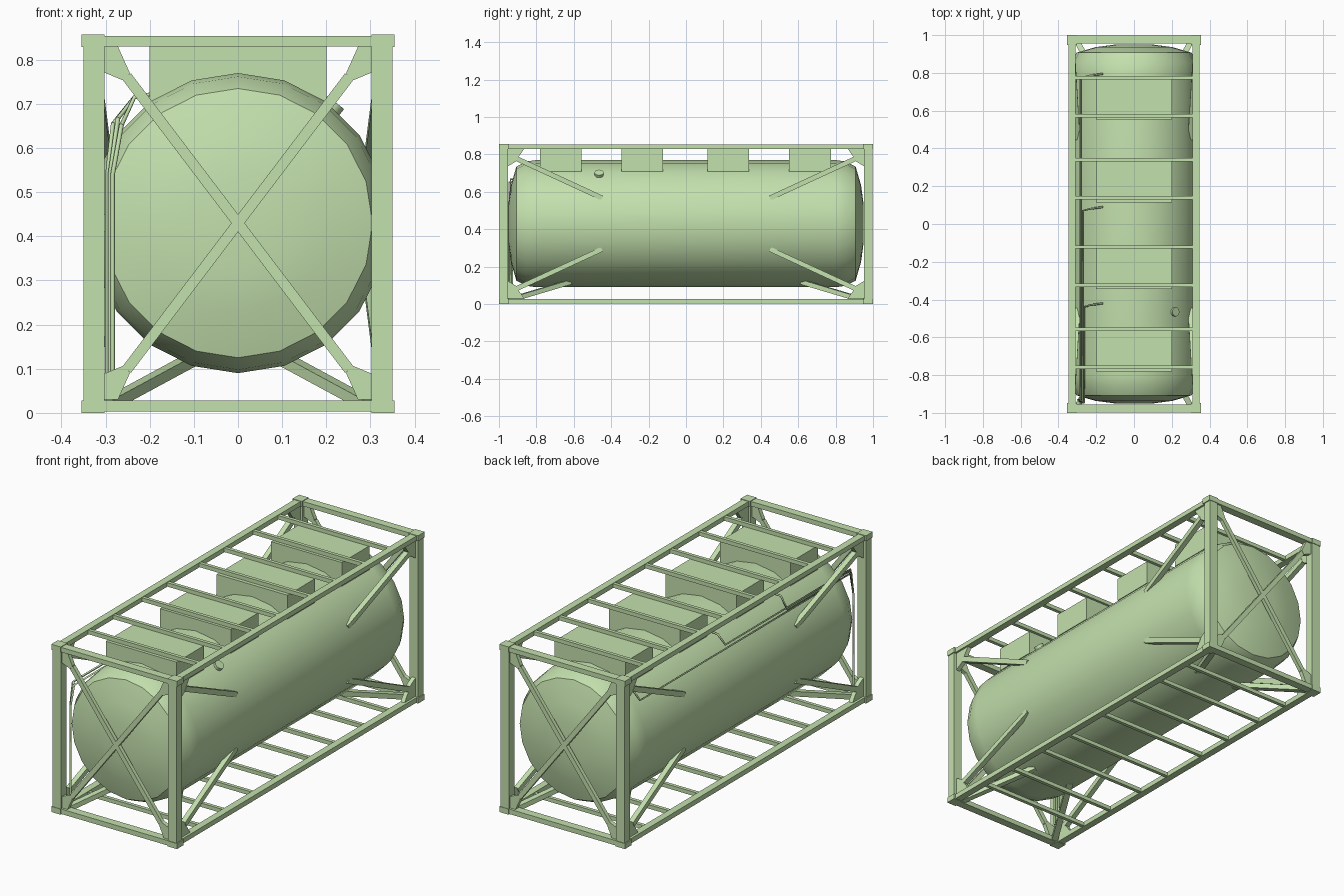
import bpy, bmesh
from math import sin, cos, pi, radians
from mathutils import Vector, Matrix

if "Cube" in bpy.data.objects:
    bpy.data.objects.remove(bpy.data.objects["Cube"])

mat = bpy.data.materials.new("light_green")
mat.diffuse_color = (0.55, 0.75, 0.42, 1)
mat.use_nodes = True
mat.node_tree.nodes["Principled BSDF"].inputs["Base Color"].default_value = mat.diffuse_color


def finish(name, bm, smooth=None):
    bmesh.ops.recalc_face_normals(bm, faces=bm.faces)
    me = bpy.data.meshes.new(name)
    bm.to_mesh(me)
    bm.free()
    ob = bpy.data.objects.new(name, me)
    bpy.context.collection.objects.link(ob)
    me.materials.append(mat)
    if smooth:
        bpy.ops.object.select_all(action='DESELECT')
        bpy.context.view_layer.objects.active = ob
        ob.select_set(True)
        bpy.ops.object.shade_smooth_by_angle(angle=radians(smooth))
    return ob


def box(bm, x, y, z):
    m = Matrix.Translation([(a + b) / 2 for a, b in (x, y, z)])
    s = Matrix.Diagonal([b - a for a, b in (x, y, z)] + [1])
    bmesh.ops.create_cube(bm, size=1, matrix=m @ s)


def beam(bm, a, b, width, depth, normal):
    """Bar from a to b; depth is measured along the given normal."""
    a, b = Vector(a), Vector(b)
    d = (b - a).normalized()
    side = d.cross(Vector(normal)).normalized()
    n = side.cross(d)
    rot = Matrix((d, side, n)).transposed().to_4x4()
    s = Matrix.Diagonal(((b - a).length, width, depth, 1))
    bmesh.ops.create_cube(bm, size=1, matrix=Matrix.Translation((a + b) / 2) @ rot @ s)


def plate(bm, pts, offset):
    lo = [bm.verts.new(p) for p in pts]
    f = bm.faces.new(lo)
    g = bmesh.ops.extrude_face_region(bm, geom=[f])
    bmesh.ops.translate(bm, vec=offset, verts=[v for v in g['geom'] if isinstance(v, bmesh.types.BMVert)])


def span(s, a, b):
    return tuple(sorted((s * a, s * b)))


H, MID = 0.857, 0.43
signs = (-1, 1)
corners = [(sx, sy, sz) for sx in signs for sy in signs for sz in signs]

# Tank: 20-sided shell with dished ends
profile = [(0.34, 0.80), (0.332, 0.855), (0.305, 0.907), (0.205, 0.936), (0.10, 0.95)]
stations = [(r, -y) for r, y in reversed(profile)] + profile
bm = bmesh.new()
rings = [[bm.verts.new((r * sin(i * pi / 10), y, MID + r * cos(i * pi / 10))) for i in range(20)]
         for r, y in stations]
for p, q in zip(rings, rings[1:]):
    for i in range(20):
        j = (i + 1) % 20
        bm.faces.new((p[i], p[j], q[j], q[i]))
bm.faces.new(rings[0])
bm.faces.new(rings[-1])
finish("tank", bm, 35)

# Corner castings and posts
bm = bmesh.new()
for sx, sy, sz in corners:
    box(bm, span(sx, 0.302, 0.355), span(sy, 0.947, 1.0), (0, 0.028) if sz < 0 else (H - 0.028, H))
finish("corner_castings", bm)
bm = bmesh.new()
for sx in signs:
    for sy in signs:
        box(bm, span(sx, 0.303, 0.35), span(sy, 0.953, 0.997), (0.02, 0.84))
finish("corner_posts", bm)

# Long rails and end rails, top and bottom
bm = bmesh.new()
for z in ((0.003, 0.028), (0.83, 0.854)):
    for s in signs:
        box(bm, span(s, 0.31, 0.346), (-0.96, 0.96), z)
        box(bm, (-0.31, 0.31), span(s, 0.955, 0.997), z)
finish("frame_rails", bm)

# Cross bars, in pairs around the saddle blocks
bar_y = [0.775, 0.573, 0.340, 0.138, -0.122, -0.324, -0.557, -0.759]
for name, z in (("top_cross_bars", (0.832, 0.852)), ("bottom_cross_bars", (0.005, 0.025))):
    bm = bmesh.new()
    for y in bar_y:
        box(bm, (-0.315, 0.315), (y - 0.009, y + 0.009), z)
    finish(name, bm)

# Saddle blocks between tank and top frame
bm = bmesh.new()
for y in (0.663, 0.225, -0.233, -0.67):
    box(bm, (-0.2, 0.2), (y - 0.111, y + 0.111), (0.708, 0.83))
finish("saddle_blocks", bm)

# Gusset plates on the ends and on the sides
end_pts = [(0.305, 0.40), (0.272, 0.40), (0.245, 0.34), (0.257, 0.322), (0.305, 0.342)]
side_pts = [(0.955, 0.40), (0.865, 0.40), (0.895, 0.357), (0.91, 0.332), (0.955, 0.305)]
bm = bmesh.new()
for sx, sy, sz in corners:
    plate(bm, [(sx * x, sy * 0.966, MID + sz * z) for x, z in end_pts], (0, sy * 0.022, 0))
    plate(bm, [(sx * 0.314, sy * y, MID + sz * z) for y, z in side_pts], (sx * 0.022, 0, 0))
finish("gussets", bm)

# Crossed end braces
bm = bmesh.new()
for sy in signs:
    for s in signs:
        beam(bm, (-s * 0.252, sy * 0.977, MID - 0.332), (s * 0.252, sy * 0.977, MID + 0.332),
             0.024, 0.02, (0, 1, 0))
finish("end_braces", bm)

# Side braces running into the tank, and floor braces under it
bm = bmesh.new()
for sx, sy, sz in corners:
    beam(bm, (sx * 0.325, sy * 0.905, MID + sz * 0.347), (sx * 0.298, sy * 0.45, MID + sz * 0.137),
         0.026, 0.026, (1, 0, 0))
finish("side_braces", bm)
bm = bmesh.new()
for sx in signs:
    for sy in signs:
        beam(bm, (sx * 0.295, sy * 0.955, 0.018), (sx * 0.11, sy * 0.62, 0.118), 0.03, 0.025, (0, 0, 1))
finish("floor_braces", bm)

# Round valve cap, set square to the tank wall
bm = bmesh.new()
d = Vector((0.215, 0, 0.265)).normalized()
bmesh.ops.create_cone(bm, cap_ends=True, segments=16, radius1=0.024, radius2=0.024, depth=0.03,
                      matrix=Matrix.Translation(Vector((0, -0.465, MID)) + d * 0.337)
                      @ d.to_track_quat('Z', 'Y').to_matrix().to_4x4())
finish("valve_cap", bm, 40)

# Three thin pipes: along the left shoulder, then down at the front end
for i, (y, x, z) in enumerate(((0.775, -0.283, 0.655), (0.07, -0.272, 0.667), (-0.44, -0.264, 0.652))):
    xd, yd = -0.296 + 0.006 * i, -0.93 - 0.008 * i
    pts = [(-0.165, y + 0.02, 0.728), (-0.235, y + 0.01, 0.715), (x, y, z), (x, yd, z),
           (xd, yd, 0.54), (xd, yd, 0.09)]
    cu = bpy.data.curves.new("pipe", 'CURVE')
    cu.dimensions = '3D'
    cu.bevel_depth = 0.005
    cu.bevel_resolution = 1
    cu.use_fill_caps = True
    sp = cu.splines.new('POLY')
    sp.points.add(len(pts) - 1)
    for p, co in zip(sp.points, pts):
        p.co = (*co, 1)
    cu.materials.append(mat)
    bpy.context.collection.objects.link(bpy.data.objects.new("pipe_%d" % (i + 1), cu))
